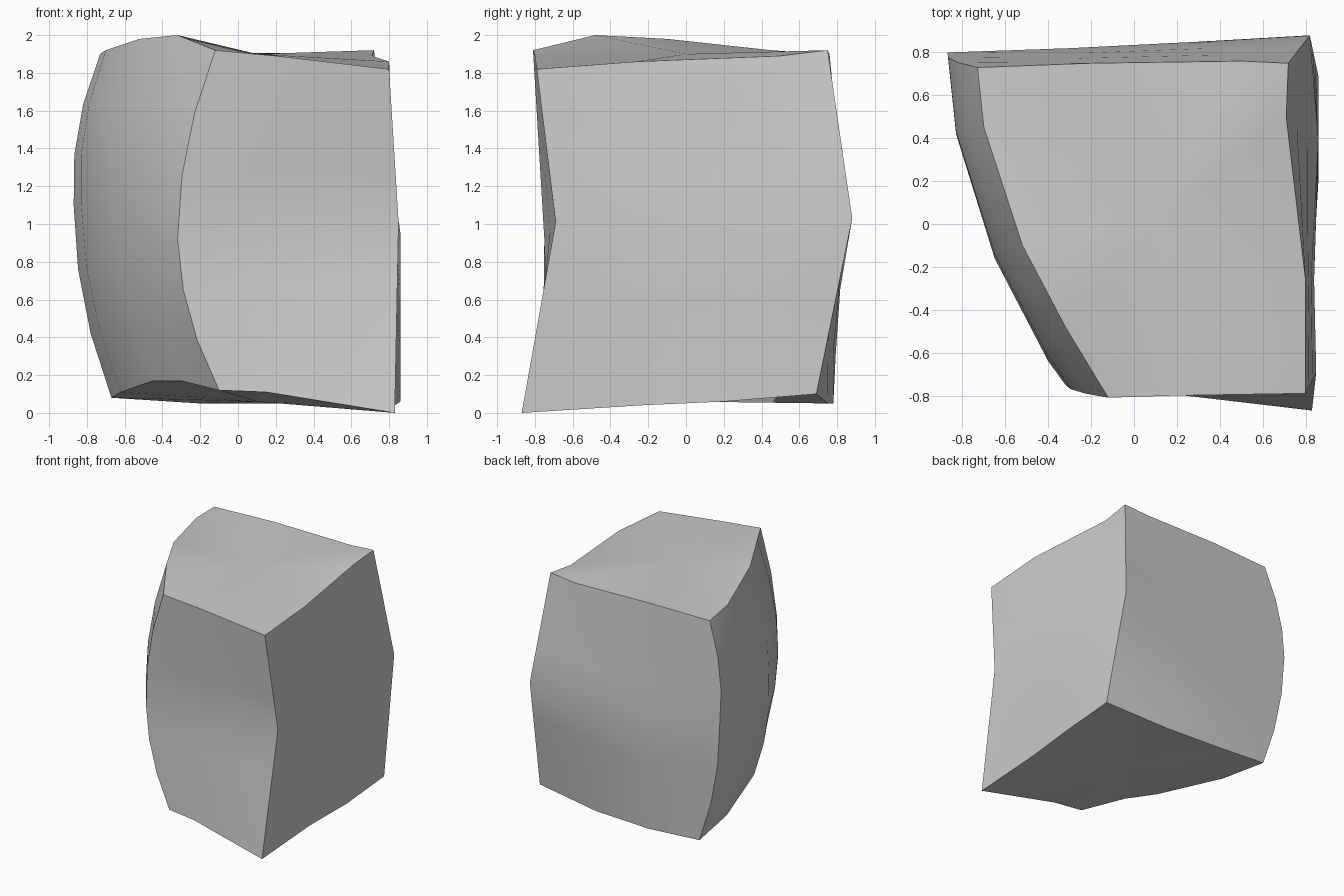
import bpy
import bmesh
import math
from mathutils import Vector

cube = bpy.data.objects.get("Cube")
if cube:
    bpy.data.objects.remove(cube)

# Stone colour
stone = bpy.data.materials.new("grey_stone")
stone.use_nodes = True
grey = (0.6, 0.6, 0.6, 1)
stone.diffuse_color = grey
stone.node_tree.nodes["Principled BSDF"].inputs["Base Color"].default_value = grey

# Upright ribs around the block: top rim, waist, foot, and whether the rib is rounded
ribs = {
    "front_right": ((.8, -.79, 1.82), (.85, -.69, 1.01), (.83, -.87, 0), False),
    "right_dent": ((.8, -.26, 1.86), (.84, -.26, .84), (.83, -.24, .04), False),
    "right_rear": ((.71, .5, 1.89), (.86, .4, .95), (.86, .2, .06), False),
    "back_right": ((.72, .75, 1.92), (.82, .88, 1.03), (.86, .69, .1), False),
    "back_middle": ((.5, .76, 1.9), (.3, .85, .96), (.3, .75, .05), False),
    "back_ridge": ((-.2, .75, 1.91), (-.3, .82, .87), (-.2, .78, .05), False),
    "back_left": ((-.73, .73, 1.9), (-.87, .8, 1.1), (-.67, .78, .08), True),
    "left_rear": ((-.7, .45, 1.92), (-.83, .42, 1.1), (-.62, .35, .11), True),
    "left_middle": ((-.52, -.1, 1.98), (-.65, -.16, 1.07), (-.45, -.25, .17), True),
    "left_front": ((-.32, -.48, 2), (-.4, -.64, 1.05), (-.3, -.47, .17), True),
    "front_left": ((-.12, -.81, 1.92), (-.32, -.75, .92), (-.1, -.76, .12), True),
    "front_middle": ((.2, -.8, 1.89), (.25, -.72, .96), (.15, -.79, .11), False),
}
STEPS = 3
BULGE = Vector((-.05, 0, 0))


def rib_points(top, waist, foot, rounded):
    """Points down one rib, swelling outwards between its keys if rounded."""
    points = []
    for start, end in ((top, waist), (waist, foot)):
        for step in range(STEPS):
            t = step / STEPS
            point = Vector(start).lerp(Vector(end), t)
            if rounded:
                point += BULGE * math.sin(math.pi * t)
            points.append(point)
    return points + [Vector(foot)]


# Walls skinned between neighbouring ribs
bm = bmesh.new()
columns = [[bm.verts.new(p) for p in rib_points(*rib)] for rib in ribs.values()]
for left, right in zip(columns, columns[1:] + columns[:1]):
    for i in range(len(left) - 1):
        bm.faces.new((left[i], right[i], right[i + 1], left[i + 1]))


# Top and underside fanned from a centre point
def cap(rim, centre):
    hub = bm.verts.new(centre)
    for a, b in zip(rim, rim[1:] + rim[:1]):
        bm.faces.new((a, b, hub))


cap([c[0] for c in columns], (.1, 0, 1.9))
cap([c[-1] for c in columns], (.1, 0, .06))
bmesh.ops.recalc_face_normals(bm, faces=bm.faces)

mesh = bpy.data.meshes.new("stone_block")
bm.to_mesh(mesh)
bm.free()
mesh.materials.append(stone)
block = bpy.data.objects.new("stone_block", mesh)
bpy.context.collection.objects.link(block)

# Soft faces with crisp rims
bpy.ops.object.select_all(action="DESELECT")
block.select_set(True)
bpy.context.view_layer.objects.active = block
bpy.ops.object.shade_smooth_by_angle(angle=math.radians(24))
